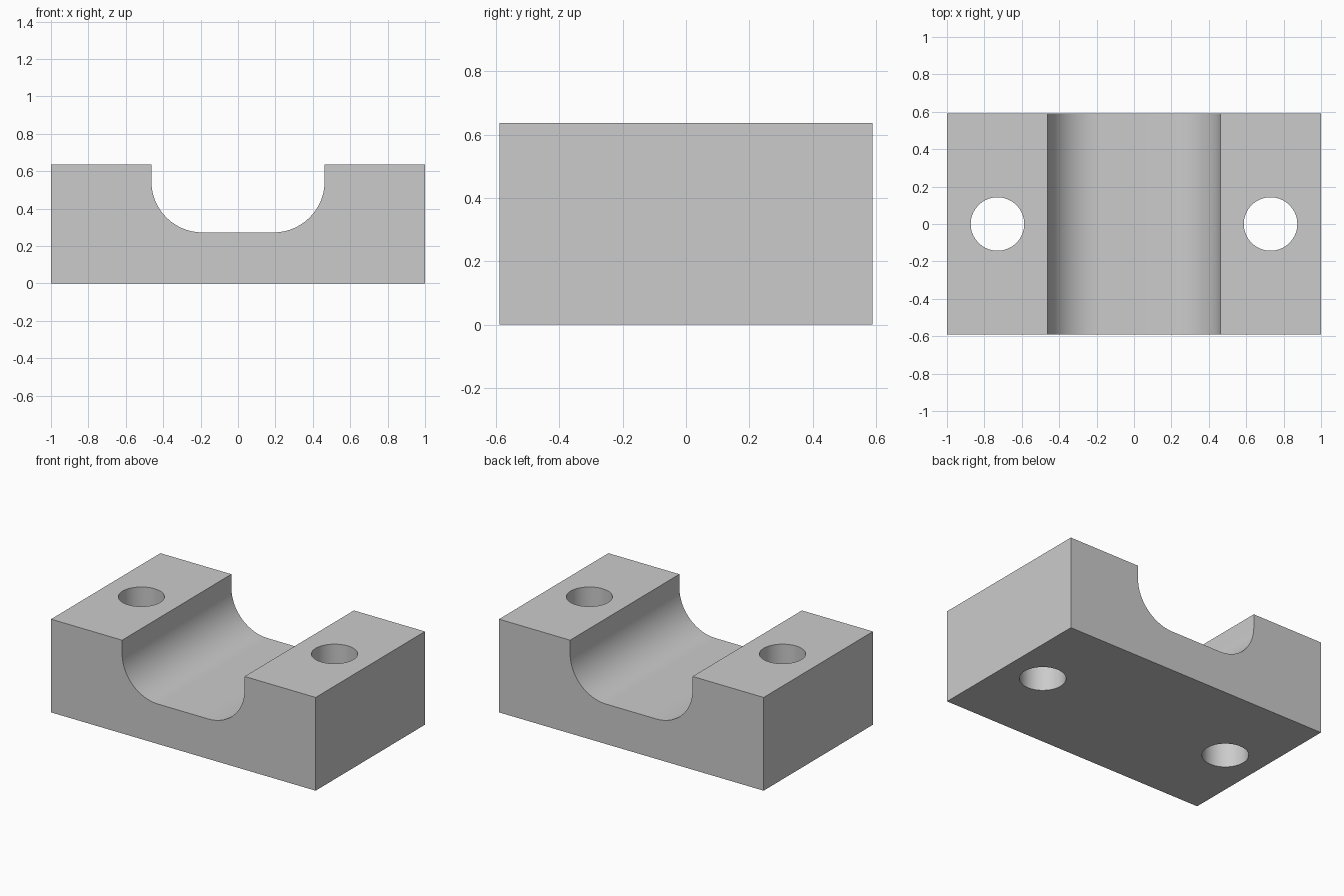
import bpy, bmesh, math

if "Cube" in bpy.data.objects:
    bpy.data.objects.remove(bpy.data.objects["Cube"], do_unlink=True)

HALF_DEPTH, HEIGHT = 0.59, 0.637
GROOVE_X, GROOVE_Z, FILLET = 0.463, 0.273, 0.273
HOLE_X, HOLE_R = 0.73, 0.143

grey = bpy.data.materials.new("plain grey")
grey.use_nodes = True
colour = (0.6, 0.6, 0.6, 1)
grey.diffuse_color = colour
grey.node_tree.nodes["Principled BSDF"].inputs["Base Color"].default_value = colour

# Block profile: right half with a rounded groove corner, then mirrored
half = [(1, 0), (1, HEIGHT), (GROOVE_X, HEIGHT)]
for i in range(25):
    a = math.pi / 2 * i / 24
    half.append((GROOVE_X - FILLET + FILLET * math.cos(a),
                 GROOVE_Z + FILLET - FILLET * math.sin(a)))
profile = half + [(-x, z) for x, z in reversed(half)]

# Extrude the profile from front to back
bm = bmesh.new()
front = bm.faces.new([bm.verts.new((x, -HALF_DEPTH, z)) for x, z in profile])
back = bmesh.ops.extrude_face_region(bm, geom=[front])
moved = [v for v in back["geom"] if isinstance(v, bmesh.types.BMVert)]
bmesh.ops.translate(bm, verts=moved, vec=(0, 2 * HALF_DEPTH, 0))
bmesh.ops.recalc_face_normals(bm, faces=bm.faces)
mesh = bpy.data.meshes.new("clamp_block")
bm.to_mesh(mesh)
bm.free()
block = bpy.data.objects.new("clamp_block", mesh)
bpy.context.collection.objects.link(block)
mesh.materials.append(grey)

# Bolt holes through both shoulders
for side, name in ((1, "left"), (-1, "right")):
    bpy.ops.mesh.primitive_cylinder_add(vertices=64, radius=HOLE_R, depth=2,
                                        location=(side * HOLE_X, 0, HEIGHT / 2))
    cutter = bpy.context.object
    cutter.name = name + "_hole_cutter"
    cutter.data.materials.append(grey)
    cut = block.modifiers.new(name + "_bolt_hole", "BOOLEAN")
    cut.operation, cut.solver, cut.object = "DIFFERENCE", "EXACT", cutter
    bpy.ops.object.select_all(action="DESELECT")
    block.select_set(True)
    bpy.context.view_layer.objects.active = block
    bpy.ops.object.modifier_apply(modifier=cut.name)
    bpy.data.objects.remove(cutter, do_unlink=True)

# Smooth the groove and holes, keep the corners crisp
bpy.ops.object.shade_smooth_by_angle(angle=math.radians(30))
